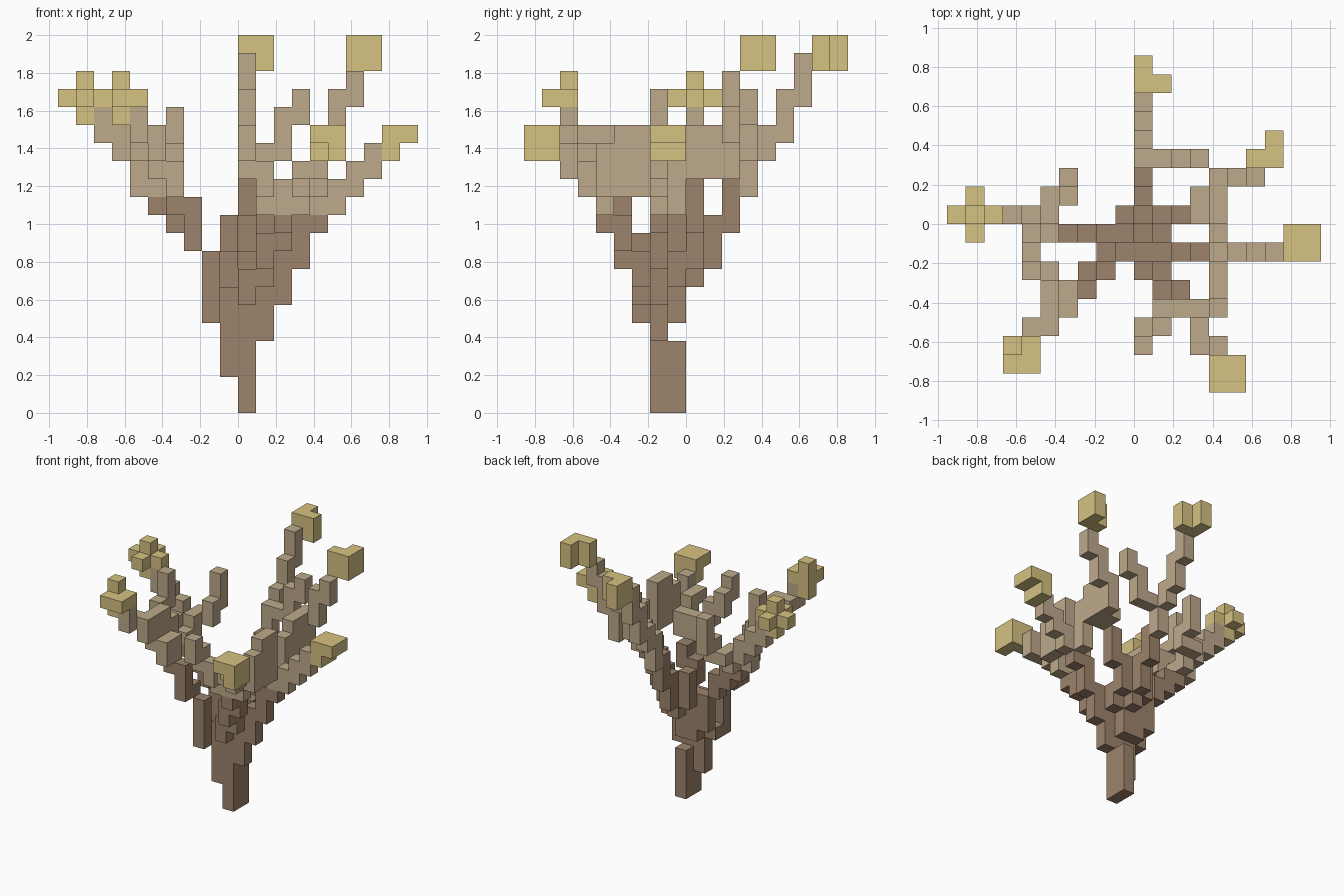
import bpy, bmesh
from mathutils import Vector

cube = bpy.data.objects.get("Cube")
if cube:
    bpy.data.objects.remove(cube, do_unlink=True)

UNIT = 2 / 21  # edge of one block
MOVES = {"E": (1, 0, 0), "W": (-1, 0, 0), "N": (0, 1, 0),
         "S": (0, -1, 0), "U": (0, 0, 1)}
DIRS = [Vector(d) for d in MOVES.values()] + [Vector((0, 0, -1))]


def make_material(name, colour):
    mat = bpy.data.materials.new(name)
    mat.use_nodes = True
    mat.diffuse_color = (*colour, 1)
    bsdf = mat.node_tree.nodes["Principled BSDF"]
    bsdf.inputs["Base Color"].default_value = (*colour, 1)
    bsdf.inputs["Roughness"].default_value = 0.9
    return mat


BARK = make_material("dark bark", (0.34, 0.23, 0.15))
TWIG = make_material("pale bark", (0.51, 0.4, 0.26))
LEAF = make_material("dry yellow leaf", (0.67, 0.54, 0.225))

parts = {}  # name -> (material, set of block positions)


def add(name, mat, cells):
    parts.setdefault(name, (mat, set()))[1].update(cells)


def grow(name, mat, start, moves):
    """Lay blocks along a path; a lower-case move leaves no block."""
    pos, cells = Vector(start), {tuple(start)}
    for m in moves.replace(" ", ""):
        pos = pos + Vector(MOVES[m.upper()])
        if m.isupper():
            cells.add(tuple(int(c) for c in pos))
    add(name, mat, cells)


def clump(name, mat, corner, size):
    x, y, z = corner
    add(name, mat, {(x + i, y + j, z + k) for i in range(size[0])
                    for j in range(size[1]) for k in range(size[2])})


# Trunk
grow("trunk", BARK, (0, -1, 0), "UUU")
grow("trunk", BARK, (0, -2, 0), "UUU UUU")
grow("trunk", BARK, (-1, -2, 2), "UUUU")
grow("trunk", BARK, (-1, -1, 5), "UUU N UU")

# Back limb
grow("back_limb", BARK, (0, -1, 5), "UU N U N UU N UU")
grow("back_branch", TWIG, (0, 3, 12), "UU N U N UU N UU")
grow("back_twig", TWIG, (1, 3, 14), "E UU E U")
clump("back_leaves", LEAF, (0, 7, 19), (1, 2, 2))
clump("back_leaves", LEAF, (1, 7, 19), (1, 1, 2))

# Limb on the -x side
grow("right_limb", BARK, (-2, -1, 6), "UU uW U W U W")
grow("right_branch", TWIG, (-5, -1, 12), "W U N U W U W U")
grow("right_twig", TWIG, (-5, 0, 12), "U N E U N UU")
clump("right_leaves", LEAF, (-10, 0, 17), (3, 1, 1))
clump("right_leaves", LEAF, (-9, -1, 17), (1, 3, 1))
clump("right_leaves", LEAF, (-9, 0, 16), (1, 1, 3))

# Front limb on the -x side
grow("front_right_limb", BARK, (-2, -2, 5), "S UUU uW S UU W")
grow("front_right_branch", TWIG, (-4, -4, 12), "S U N W UU S")
grow("front_right_branch", TWIG, (-5, -5, 13), "U S U W S U")
grow("front_right_twig", TWIG, (-5, -3, 13), "U W U N UU")
clump("front_right_leaves", LEAF, (-7, -8, 17), (2, 2, 1))
clump("front_right_leaves", LEAF, (-7, -7, 16), (1, 1, 3))

# Limb on the +x side
grow("left_limb", BARK, (1, -2, 4), "UU E UU E UU E")
grow("left_branch", TWIG, (4, -2, 11), "E U E U E U")
grow("left_back_twig", TWIG, (4, -1, 11), "UUU")
grow("left_front_twig", TWIG, (4, -5, 12), "UU")
clump("left_front_twig", TWIG, (4, -4, 12), (1, 2, 4))
clump("left_leaves", LEAF, (8, -2, 14), (1, 2, 2))
clump("left_leaves", LEAF, (9, -2, 15), (1, 2, 1))

# Back limb on the +x side
grow("back_left_limb", BARK, (1, -1, 7), "U N UU E UU")
grow("back_left_branch", TWIG, (3, 0, 13), "N")
clump("back_left_branch", TWIG, (4, 0, 13), (1, 3, 3))
grow("back_left_twig", TWIG, (5, 2, 15), "UU E U")
clump("back_left_leaves", LEAF, (6, 3, 19), (2, 1, 2))
clump("back_left_leaves", LEAF, (7, 4, 19), (1, 1, 2))

# Front limb on the +x side
grow("front_left_limb", BARK, (0, -3, 6), "U E U S U E U S")
grow("front_left_branch", TWIG, (2, -5, 11), "E U W E S U S E U")
grow("front_left_twig", TWIG, (1, -5, 11), "U S U W U S U")
clump("front_left_leaves", LEAF, (4, -9, 15), (2, 2, 1))
grow("front_left_leaves", LEAF, (4, -8, 14), "E S")


# Skin each part with its outer block faces only
def skin(name, mat, cells, solid):
    bm = bmesh.new()
    verts = {}

    def vert(p):
        key = tuple(round(c) for c in p)
        if key not in verts:
            verts[key] = bm.verts.new(Vector(key) * UNIT)
        return verts[key]

    for cell in sorted(cells):
        base = Vector(cell)
        for d in DIRS:
            if tuple(int(c) for c in base + d) in solid:
                continue
            a = Vector((abs(d.y) + abs(d.z), abs(d.x), 0))
            b = d.cross(a)
            mid = base + (Vector((1, 1, 1)) + d) / 2
            bm.faces.new([vert(mid + (a * s + b * t) / 2)
                          for s, t in ((-1, -1), (1, -1), (1, 1), (-1, 1))])
    mesh = bpy.data.meshes.new(name)
    bm.to_mesh(mesh)
    bm.free()
    mesh.materials.append(mat)
    bpy.context.collection.objects.link(bpy.data.objects.new(name, mesh))


taken = set()
for mat, cells in parts.values():
    cells -= taken
    taken |= cells
for name, (mat, cells) in parts.items():
    skin(name, mat, cells, taken)
